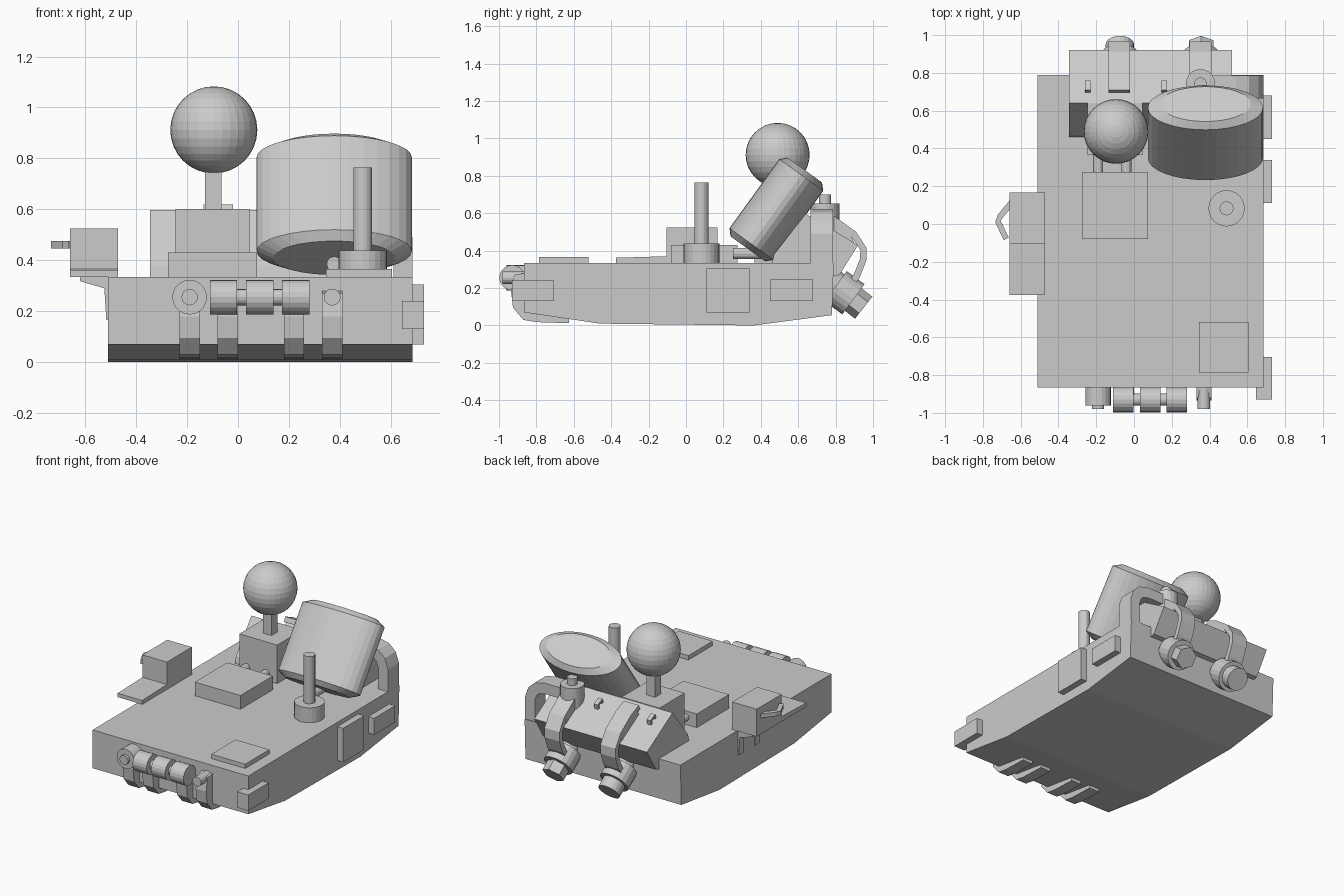
import bpy, bmesh, math
from mathutils import Vector

cube = bpy.data.objects.get("Cube")
if cube:
    bpy.data.objects.remove(cube, do_unlink=True)

grey = bpy.data.materials.new("plain_grey")
grey.use_nodes = True
grey.diffuse_color = (0.6, 0.6, 0.6, 1)
grey.node_tree.nodes["Principled BSDF"].inputs["Base Color"].default_value = (0.6, 0.6, 0.6, 1)


def finish(name, bm):
    bmesh.ops.recalc_face_normals(bm, faces=bm.faces[:])
    mesh = bpy.data.meshes.new(name)
    bm.to_mesh(mesh)
    bm.free()
    mesh.materials.append(grey)
    obj = bpy.data.objects.new(name, mesh)
    bpy.context.collection.objects.link(obj)
    return obj


def box(name, x, y, z):
    bm = bmesh.new()
    bmesh.ops.create_cube(bm, size=1)
    for v in bm.verts:
        v.co = [lo + (c + 0.5) * (hi - lo) for c, (lo, hi) in zip(v.co, (x, y, z))]
    return finish(name, bm)


def tube(name, a, b, r, sides=20):
    """Cylinder from point a to point b."""
    a, b = Vector(a), Vector(b)
    bm = bmesh.new()
    bmesh.ops.create_cone(bm, cap_ends=True, segments=sides, radius1=r, radius2=r, depth=(b - a).length)
    bm.transform(Vector((0, 0, 1)).rotation_difference(b - a).to_matrix().to_4x4())
    bmesh.ops.translate(bm, verts=bm.verts, vec=(a + b) / 2)
    return finish(name, bm)


def prism(name, pts, axis, lo, hi):
    """Extrude an outline along an axis, from lo to hi."""
    bm = bmesh.new()

    def place(p, d):
        co = list(p)
        co.insert("xyz".index(axis), d)
        return bm.verts.new(co)
    face = bm.faces.new([place(p, lo) for p in pts])
    move = [0, 0, 0]
    move["xyz".index(axis)] = hi - lo
    new = bmesh.ops.extrude_face_region(bm, geom=[face])["geom"]
    bmesh.ops.translate(bm, verts=[g for g in new if isinstance(g, bmesh.types.BMVert)], vec=move)
    return finish(name, bm)


def strap(name, path, thick, axis, lo, hi):
    """Bent flat bar that follows a path, thickened to its right side."""
    path = [Vector(p) for p in path]
    inner = []
    for i, p in enumerate(path):
        t = (path[min(i + 1, len(path) - 1)] - path[max(i - 1, 0)]).normalized()
        inner.append(p + Vector((t.y, -t.x)) * thick)
    return prism(name, path + inner[::-1], axis, lo, hi)


# Hull, with raked bow and stern
prism("hull", [(-0.865, 0.335), (-0.865, 0.07), (-0.46, 0.01), (0.36, 0),
               (0.78, 0.055), (0.79, 0.335)], "x", -0.51, 0.685)

# Deck plates and side boxes
box("deck_hatch", (0.345, 0.605), (-0.785, -0.52), (0.33, 0.365))
box("deck_box", (-0.275, 0.075), (-0.08, 0.275), (0.33, 0.43))
box("front_side_box", (0.645, 0.73), (-0.93, -0.705), (0.13, 0.24))
box("large_side_box", (0.68, 0.73), (0.11, 0.34), (0.07, 0.305))
box("rear_side_box", (0.68, 0.73), (0.45, 0.68), (0.13, 0.245))

# Ball on a pedestal
box("pedestal", (-0.245, 0.045), (0.365, 0.64), (0.33, 0.602))
box("ball_post", (-0.13, -0.065), (0.46, 0.525), (0.6, 0.8))
bm = bmesh.new()
bmesh.ops.create_uvsphere(bm, u_segments=32, v_segments=16, radius=0.171)
finish("ball", bm).location = (-0.095, 0.49, 0.912)
for x in (-0.19, -0.04):
    tube("pedestal_peg", (x, 0.26, 0.385), (x, 0.38, 0.385), 0.026, 12)

# Leaning oval drum with bevelled rims
drum = tube("drum", (0, 0, -0.52), (0, 0, 0.52), 0.305, 32)
drum.scale = (1, 0.475, 0.5)
drum.rotation_euler.x = math.radians(-35.8)
drum.location = (0.378, 0.483, 0.62)
rim = drum.modifiers.new("rim", "BEVEL")
rim.width = 0.065
rim.limit_method = "ANGLE"
rim.angle_limit = math.radians(60)
tube("drum_peg", (0.378, 0.25, 0.385), (0.378, 0.4, 0.385), 0.03, 12)

# Antenna
tube("antenna_base", (0.49, 0.083, 0.33), (0.49, 0.083, 0.438), 0.096, 24)
tube("antenna_rod", (0.49, 0.083, 0.43), (0.49, 0.083, 0.765), 0.037, 16)

# Outrigger box, ledge, handle and brackets
box("outrigger_box", (-0.66, -0.472), (-0.105, 0.168), (0.335, 0.525))
prism("outrigger_ledge", [(-0.375, 0.335), (-0.1, 0.335), (-0.1, 0.37), (-0.375, 0.362)],
      "x", -0.66, -0.472)
strap("outrigger_handle", [(-0.655, 0.13), (-0.72, 0.05), (-0.735, 0.01), (-0.69, -0.085)],
      -0.03, "z", 0.447, 0.475)
for y in (-0.07, 0.11):
    prism("outrigger_bracket", [(-0.62, 0.337), (-0.505, 0.337), (-0.505, 0.165), (-0.517, 0.165),
                                (-0.525, 0.29), (-0.62, 0.318)], "y", y, y + 0.05)

# Tilted locker across the stern
prism("stern_locker", [(0.46, 0.33), (0.47, 0.38), (0.64, 0.597), (0.92, 0.43), (0.82, 0.27), (0.7, 0.25)],
      "x", -0.345, 0.52)
for x in (-0.26, 0.145):
    strap("locker_handle", [(0.69, 0.55), (0.71, 0.59), (0.76, 0.565), (0.75, 0.52)],
          0.018, "x", x, x + 0.03)

# Hanging canisters with curved straps
for x, sides in ((-0.075, 20), (0.355, 6)):
    strap("canister_strap", [(0.71, 0.62), (0.8, 0.58), (0.91, 0.5), (0.965, 0.415),
                             (0.965, 0.35), (0.93, 0.26), (0.89, 0.2)], 0.035, "x", x - 0.06, x + 0.055)
    prism("strap_pad", [(0.7, 0.55), (0.74, 0.595), (0.86, 0.53), (0.9, 0.44)], "x", x - 0.06, x + 0.055)
    tube("canister_neck", (x, 0.77, 0.24), (x, 0.83, 0.19), 0.075)
    tube("canister", (x, 0.8, 0.21), (x, 0.895, 0.14), 0.1)
    tube("canister_cap", (x, 0.88, 0.15), (x, 0.95, 0.095), 0.075, sides)

# Stern arch and upright filler
arch = [(0.685, 0.33), (0.685, 0.49), (0.66, 0.56), (0.61, 0.605), (0.54, 0.622), (0.4, 0.622)]
strap("stern_arch", arch, -0.075, "y", 0.665, 0.785)
tube("filler", (0.352, 0.743, 0.45), (0.352, 0.743, 0.652), 0.077)
tube("filler_cap", (0.352, 0.743, 0.64), (0.352, 0.743, 0.7), 0.033, 16)

# Bow hooks
hook = [(-0.86, 0.28), (-0.92, 0.27), (-0.935, 0.18), (-0.925, 0.095), (-0.87, 0.03),
        (-0.8, 0.018), (-0.625, 0.012), (-0.625, 0.034), (-0.86, 0.07)]
for x in (-0.19, -0.04, 0.22, 0.37):
    prism("bow_hook", hook, "x", x - 0.04, x + 0.04)

# Bow rollers, lamp and bolt
tube("roller_shaft", (-0.11, -0.93, 0.255), (0.28, -0.93, 0.255), 0.032, 16)
for x in (-0.11, 0.032, 0.173):
    tube("roller", (x, -0.93, 0.255), (x + 0.107, -0.93, 0.255), 0.068)
tube("lamp", (-0.19, -0.86, 0.255), (-0.19, -0.96, 0.255), 0.068)
tube("lamp_centre", (-0.19, -0.95, 0.255), (-0.19, -0.98, 0.255), 0.032, 16)
tube("bow_bolt", (0.37, -0.86, 0.255), (0.37, -0.98, 0.255), 0.033, 16)
